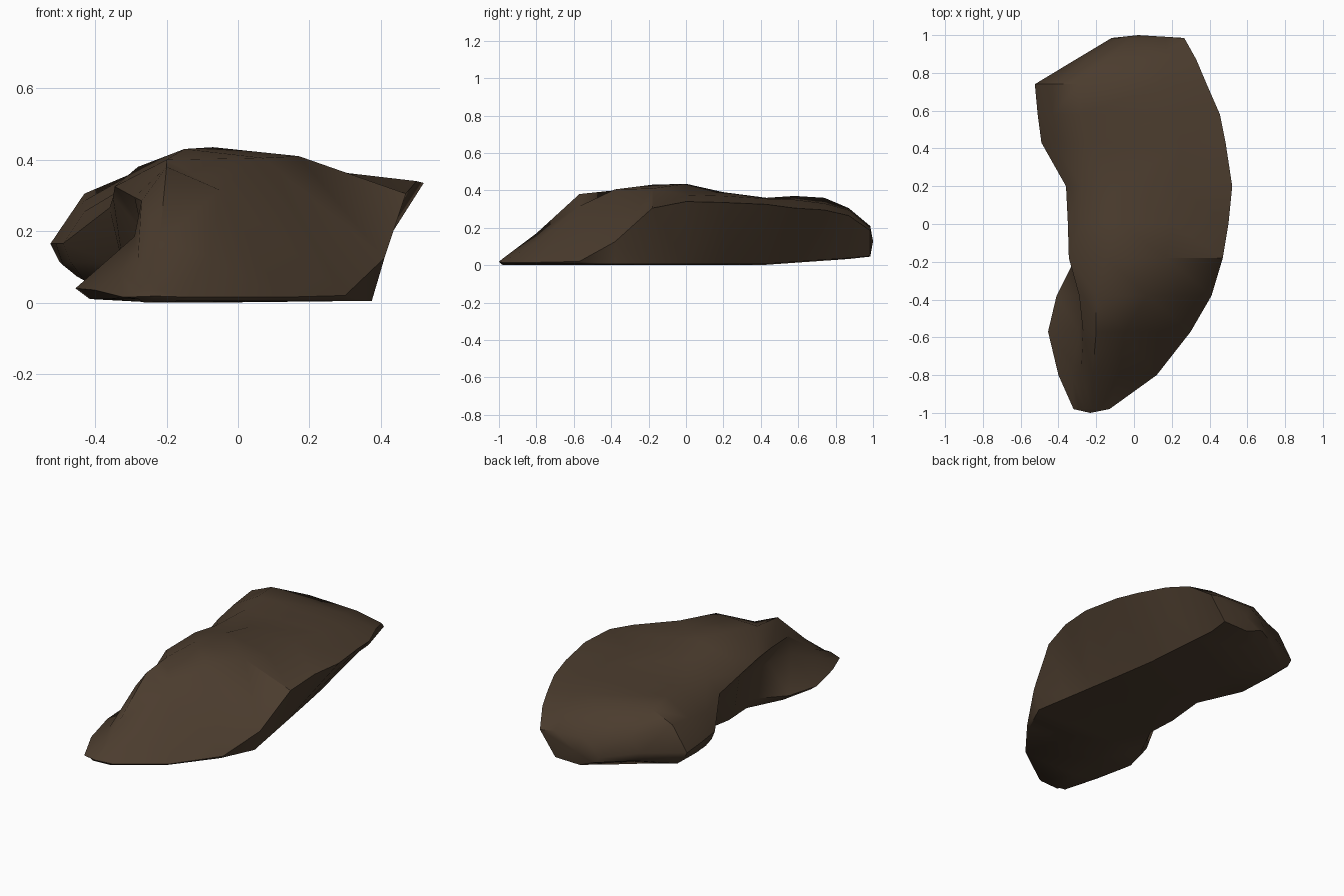
import bpy
import bmesh
from mathutils import Vector

# Remove the default cube only
default_cube = bpy.data.objects.get("Cube")
if default_cube:
    bpy.data.objects.remove(default_cube, do_unlink=True)

# One earthy brown for the whole boulder
brown = bpy.data.materials.new("dark_earth_brown")
brown.use_nodes = True
colour = (0.07, 0.045, 0.027, 1)
brown.diffuse_color = colour
shader = brown.node_tree.nodes["Principled BSDF"]
shader.inputs["Base Color"].default_value = colour
shader.inputs["Roughness"].default_value = 0.9

# Cross-sections from front to back, each written as y, then x z pairs:
# flank, crease, shoulder, crest, plateau edge, overhanging rim
STATIONS = [
    (-.98, -.32, .02, -.29, .03, -.26, .04, -.22, .04, -.18, .03, -.13, .02),
    (-.8, -.4, .04, -.33, .09, -.28, .13, -.22, .175, -.08, .13, .12, .02),
    (-.57, -.455, .045, -.29, .19, -.27, .29, -.2, .385, -.05, .32, .3, .025),
    (-.38, -.41, .05, -.27, .21, -.29, .3, -.2, .405, .07, .41, .41, .13),
    (-.18, -.31, .08, -.27, .21, -.345, .33, -.15, .435, .17, .415, .47, .31),
    (0, -.32, .1, -.35, .3, -.28, .385, -.07, .44, .2, .38, .5, .345),
    (.2, -.33, .11, -.36, .27, -.28, .35, -.07, .395, .23, .375, .52, .34),
    (.43, -.47, .12, -.49, .17, -.43, .26, -.25, .365, .25, .36, .485, .33),
    (.58, -.49, .11, -.51, .17, -.43, .29, -.28, .375, .23, .355, .455, .31),
    (.74, -.5, .12, -.525, .17, -.43, .31, -.3, .365, .15, .335, .385, .3),
    (.87, -.29, .11, -.31, .16, -.25, .24, -.14, .31, .17, .3, .33, .27),
]


def section_ring(bm, station):
    """Add one closed cross-section, with its footing derived from the sides."""
    y, *flat = station
    outline = list(zip(flat[::2], flat[1::2]))
    flank_x, rim_x = outline[0][0], outline[-1][0]
    # The underside lifts beneath the rear end, most of all on the rear lobe
    floor = 0.005 + max(0, y - 0.4) * 0.07
    lobe_lift = 0.05 * min(1, max(0, y * 3))
    right_foot = (flank_x + 0.04, floor + 0.01 + lobe_lift)
    inner_foot = (flank_x + (rim_x - flank_x) * 0.3, floor)
    # The overhang deepens steadily towards the rear
    left_foot = (min(rim_x - 0.015, 0.31 - y * 0.17), floor + 0.005)
    outline = [right_foot] + outline + [left_foot, inner_foot]
    return [bm.verts.new((x, y, z)) for x, z in outline]


def shrunken_ring(bm, ring, centre, scale):
    """Repeat a cross-section further along, drawn in towards a centre."""
    result = []
    for vert in ring:
        point = centre + (vert.co - centre) * scale
        point.y = centre.y
        result.append(bm.verts.new(point))
    return result


def bridge(bm, first, second):
    """Join two neighbouring cross-sections with a band of faces."""
    count = len(first)
    for i in range(count):
        j = (i + 1) % count
        bm.faces.new((first[i], first[j], second[j], second[i]))


def cap(bm, ring, offset):
    """Close an end with a shallow fan of triangles."""
    centre = sum((v.co for v in ring), Vector()) / len(ring)
    centre.y += offset
    tip = bm.verts.new(centre)
    for i, vert in enumerate(ring):
        bm.faces.new((vert, ring[(i + 1) % len(ring)], tip))


# Boulder body: loft the sections, then round off the blunt rear end
bm = bmesh.new()
rings = [section_ring(bm, station) for station in STATIONS]
rings.append(shrunken_ring(bm, rings[-1], Vector((0.17, 0.985, 0.07)), 0.6))
for near, far in zip(rings, rings[1:]):
    bridge(bm, near, far)
cap(bm, rings[0], -0.02)
cap(bm, rings[-1], 0.015)
bmesh.ops.recalc_face_normals(bm, faces=bm.faces)

# Rest the lowest point on the ground
lowest = min(v.co.z for v in bm.verts)
bmesh.ops.translate(bm, verts=bm.verts, vec=(0, 0, -lowest))

# Break the bands into chipped triangular facets
bmesh.ops.triangulate(bm, faces=bm.faces, quad_method="SHORT_EDGE")

mesh = bpy.data.meshes.new("boulder")
bm.to_mesh(mesh)
bm.free()
mesh.materials.append(brown)
boulder = bpy.data.objects.new("boulder", mesh)
bpy.context.collection.objects.link(boulder)

# Smooth weathered surface that keeps the hard breaks
bpy.ops.object.select_all(action="DESELECT")
boulder.select_set(True)
bpy.context.view_layer.objects.active = boulder
bpy.ops.object.shade_smooth_by_angle(angle=0.75)
